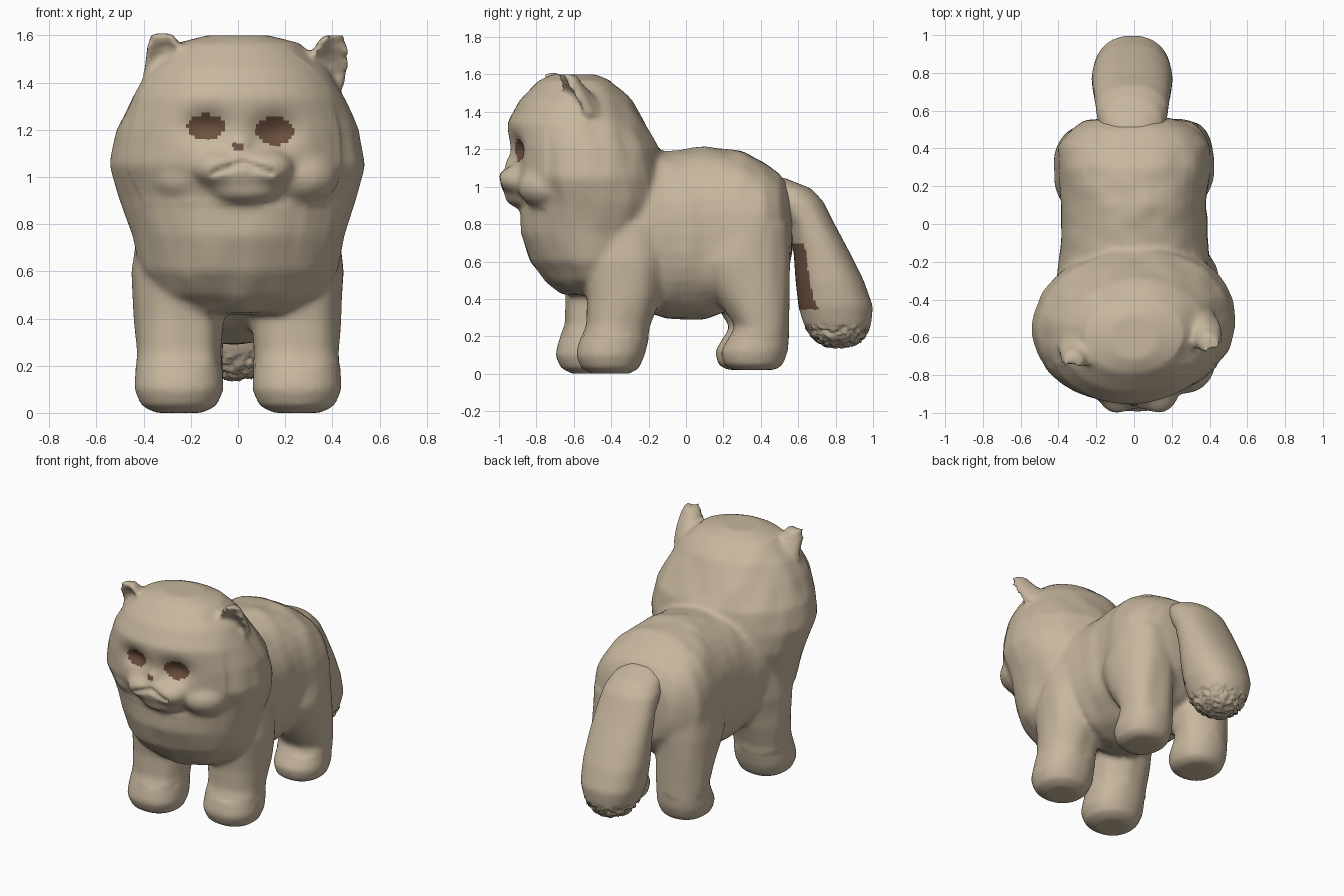
import bpy, bmesh, math, random
from mathutils import Vector, Matrix, noise

random.seed(4)
if "Cube" in bpy.data.objects:
    bpy.data.objects.remove(bpy.data.objects["Cube"], do_unlink=True)


def material(name, color):
    m = bpy.data.materials.new(name)
    m.use_nodes = True
    m.diffuse_color = color
    m.node_tree.nodes["Principled BSDF"].inputs["Base Color"].default_value = color
    return m


FUR = material("tan fur", (0.57, 0.47, 0.34, 1))
BROWN = material("dark brown", (0.15, 0.08, 0.05, 1))


def loft(bm, rings):
    """Skin a list of closed rings and cap both ends."""
    loops = [[bm.verts.new(p) for p in ring] for ring in rings]
    n = len(loops[0])
    for a, b in zip(loops, loops[1:]):
        for i in range(n):
            bm.faces.new((a[i], a[(i + 1) % n], b[(i + 1) % n], b[i]))
    bm.faces.new(loops[0])
    bm.faces.new(loops[-1])


def oval(ra, rb, square=1.0, n=36):
    out = []
    for i in range(n):
        c, s = math.cos(math.tau * i / n), math.sin(math.tau * i / n)
        out.append((math.copysign(abs(c) ** square, c) * ra,
                    math.copysign(abs(s) ** square, s) * rb))
    return out


def column(bm, rows, cx=0.0, shift=0.0, turn=0.0, square=0.9):
    """Stack horizontal ovals; each row is z, front y, back y, half width."""
    rot = Matrix.Rotation(turn, 3, 'Z')
    rings = []
    for z, front, back, half in rows:
        mid = Vector((cx, (front + back) / 2 + shift, z))
        rings.append([mid + rot @ Vector((a, b, 0))
                      for a, b in oval(half, (back - front) / 2, square)])
    loft(bm, rings)


def ball(bm, center, radii):
    m = Matrix.Translation(center) @ Matrix.Diagonal((*radii, 1))
    bmesh.ops.create_uvsphere(bm, u_segments=28, v_segments=16, radius=1, matrix=m)


def ear(bm, base, tip, turn):
    """Cupped ear: a stack of crescents narrowing to a blunt tip."""
    base, tip = Vector(base), Vector(tip)
    rot = Matrix.Rotation(turn, 3, 'Z')
    us = [i / 6 - 1 for i in range(13)]
    rings = []
    for v in (0, 0.25, 0.5, 0.75, 0.92, 1):
        w = 0.125 * (1 - 0.62 * v ** 1.5)
        d = 0.13 * (1 - 0.7 * v)
        arc = [(u * w, d * (1 - u * u) + 0.025) for u in us]
        arc += [(u * w * 0.9, d * 0.5 * (1 - u * u) - 0.03) for u in reversed(us)]
        rings.append([base.lerp(tip, v) + rot @ Vector((a, b, 0)) for a, b in arc])
    loft(bm, rings)


def fuse(bm, name, smoothing, sculpt):
    """Blend overlapping solids into one soft skin, then sculpt its points."""
    bmesh.ops.recalc_face_normals(bm, faces=bm.faces)
    me = bpy.data.meshes.new(name)
    bm.to_mesh(me)
    bm.free()
    ob = bpy.data.objects.new(name, me)
    bpy.context.collection.objects.link(ob)
    rm = ob.modifiers.new("Skin", 'REMESH')
    rm.mode, rm.voxel_size = 'VOXEL', 0.016
    sm = ob.modifiers.new("Soften", 'SMOOTH')
    sm.factor, sm.iterations = 0.5, smoothing
    dg = bpy.context.evaluated_depsgraph_get()
    skin = bpy.data.meshes.new_from_object(ob.evaluated_get(dg))
    ob.modifiers.clear()
    ob.data = skin
    skin.materials.clear()
    skin.materials.append(FUR)
    skin.materials.append(BROWN)
    # read every point and normal before moving anything
    points = [(v.co.copy(), v.normal.copy()) for v in skin.vertices]
    skin.vertices.foreach_set("co", [c for p, n in points for c in sculpt(p, n)])
    skin.polygons.foreach_set("use_smooth", [True] * len(skin.polygons))
    skin.update()
    return skin


def paint(skin, rule):
    """Turn the faces that meet the rule brown."""
    skin.polygons.foreach_set(
        "material_index", [int(rule(f.center, f.normal)) for f in skin.polygons])
    skin.update()


# torso: upright ovals along y as y, bottom, top, half width
bm = bmesh.new()
TORSO = [(-0.5, 0.5, 1.1, 0.36), (-0.3, 0.36, 1.17, 0.41), (-0.1, 0.29, 1.19, 0.39),
         (0.1, 0.29, 1.215, 0.385), (0.3, 0.36, 1.19, 0.41), (0.42, 0.42, 1.13, 0.4),
         (0.5, 0.48, 1.07, 0.34), (0.55, 0.55, 1.0, 0.25), (0.57, 0.65, 0.9, 0.12)]
loft(bm, [[Vector((a, y, (lo + hi) / 2 + b)) for a, b in oval(half, (hi - lo) / 2, 0.88)]
          for y, lo, hi, half in TORSO])

# legs with rounded paws
FORELEG = [(0.0, -0.5, -0.3, 0.1), (0.03, -0.56, -0.25, 0.16), (0.1, -0.59, -0.22, 0.19),
           (0.18, -0.57, -0.2, 0.185), (0.26, -0.535, -0.19, 0.18), (0.4, -0.53, -0.14, 0.19),
           (0.6, -0.55, -0.1, 0.2), (0.8, -0.5, -0.1, 0.17)]
HINDLEG = [(0.02, 0.25, 0.48, 0.11), (0.05, 0.2, 0.52, 0.155), (0.12, 0.185, 0.545, 0.175),
           (0.18, 0.22, 0.55, 0.17), (0.25, 0.26, 0.55, 0.17), (0.4, 0.17, 0.555, 0.18),
           (0.6, 0.05, 0.56, 0.19), (0.8, 0.1, 0.55, 0.17)]
for side, fore, hind in ((1, 0, 0), (-1, -0.11, -0.03)):
    column(bm, FORELEG, 0.25 * side, fore)
    column(bm, HINDLEG, 0.235 * side, hind)

# head flowing into the chest mane
HEAD = [(1.6, -0.72, -0.48, 0.13), (1.565, -0.79, -0.4, 0.27), (1.46, -0.89, -0.29, 0.38),
        (1.34, -0.955, -0.22, 0.45), (1.2, -0.95, -0.14, 0.515), (1.05, -0.94, -0.12, 0.545),
        (0.92, -0.89, -0.1, 0.51), (0.75, -0.885, -0.12, 0.45), (0.6, -0.83, -0.15, 0.42),
        (0.5, -0.75, -0.2, 0.35), (0.42, -0.66, -0.3, 0.2)]
column(bm, HEAD, turn=math.radians(7), square=0.97)

# muzzle, chin, cheeks and nose
ball(bm, (0.02, -0.84, 1.03), (0.24, 0.155, 0.12))
ball(bm, (0.03, -0.85, 0.95), (0.16, 0.12, 0.07))
for side in (-1, 1):
    ball(bm, (0.02 + 0.1 * side, -0.88, 1.04), (0.12, 0.125, 0.085))
    ball(bm, (0.02 + 0.24 * side, -0.74, 1.0), (0.17, 0.16, 0.12))
ball(bm, (0.01, -0.9, 1.13), (0.05, 0.075, 0.045))

# ears
ear(bm, (-0.28, -0.66, 1.38), (-0.325, -0.74, 1.61), math.radians(-8))
ear(bm, (0.34, -0.56, 1.38), (0.41, -0.65, 1.6), math.radians(22))

EYES = [(-0.135, 1.21, 0.08, 0.055), (0.155, 1.195, 0.082, 0.06)]


def eye_distance(p, eye):
    ex, ez, rx, rz = eye
    return ((p.x - ex) / rx) ** 2 + ((p.z - ez) / rz) ** 2


def sculpt_body(p, normal):
    """Eye sockets, mouth crease and loose fur folds."""
    if p.y < -0.7:
        dent = sum(0.055 * math.exp(-eye_distance(p, e) / 1.5) for e in EYES)
        off = abs(p.x - 0.02)
        if off < 0.13 and 0.98 < p.z < 1.1:
            dent += 0.02 * math.exp(-((p.z - 1.06 + 0.35 * off) / 0.015) ** 2)
        p = p + Vector((0, dent, 0))
    if 0.2 < p.z < 1.56 and not (p.y < -0.75 and p.z > 0.88):
        p = p + normal * noise.noise(Vector((p.x * 9, p.y * 9, p.z * 3))) * 0.009
    return p


def eyes_and_nose(c, n):
    if c.y > -0.75 or n.y > -0.1:
        return False
    in_nose = abs(c.x) < 0.022 and 1.115 < c.z < 1.145
    return in_nose or any(eye_distance(c, e) < 1 for e in EYES)


paint(fuse(bm, "cat_body", 10, sculpt_body), eyes_and_nose)

# drooping bushy tail
bm = bmesh.new()
TAIL = [(1.05, 0.4, 0.52, 0.08), (0.99, 0.38, 0.67, 0.16), (0.92, 0.45, 0.735, 0.19),
        (0.8, 0.54, 0.795, 0.2), (0.65, 0.575, 0.875, 0.21), (0.5, 0.585, 0.95, 0.215),
        (0.36, 0.6, 1.0, 0.205), (0.26, 0.63, 0.99, 0.175), (0.18, 0.69, 0.94, 0.125),
        (0.145, 0.75, 0.88, 0.06)]
column(bm, TAIL, cx=-0.01)


def ragged_tip(p, normal):
    return p + normal * random.uniform(-0.012, 0.012) if p.z < 0.25 else p


def inner_tail(c, n):
    return n.y < -0.35 and 0.34 < c.z < 0.7 and abs(c.x) < 0.17


paint(fuse(bm, "tail", 8, ragged_tip), inner_tail)
